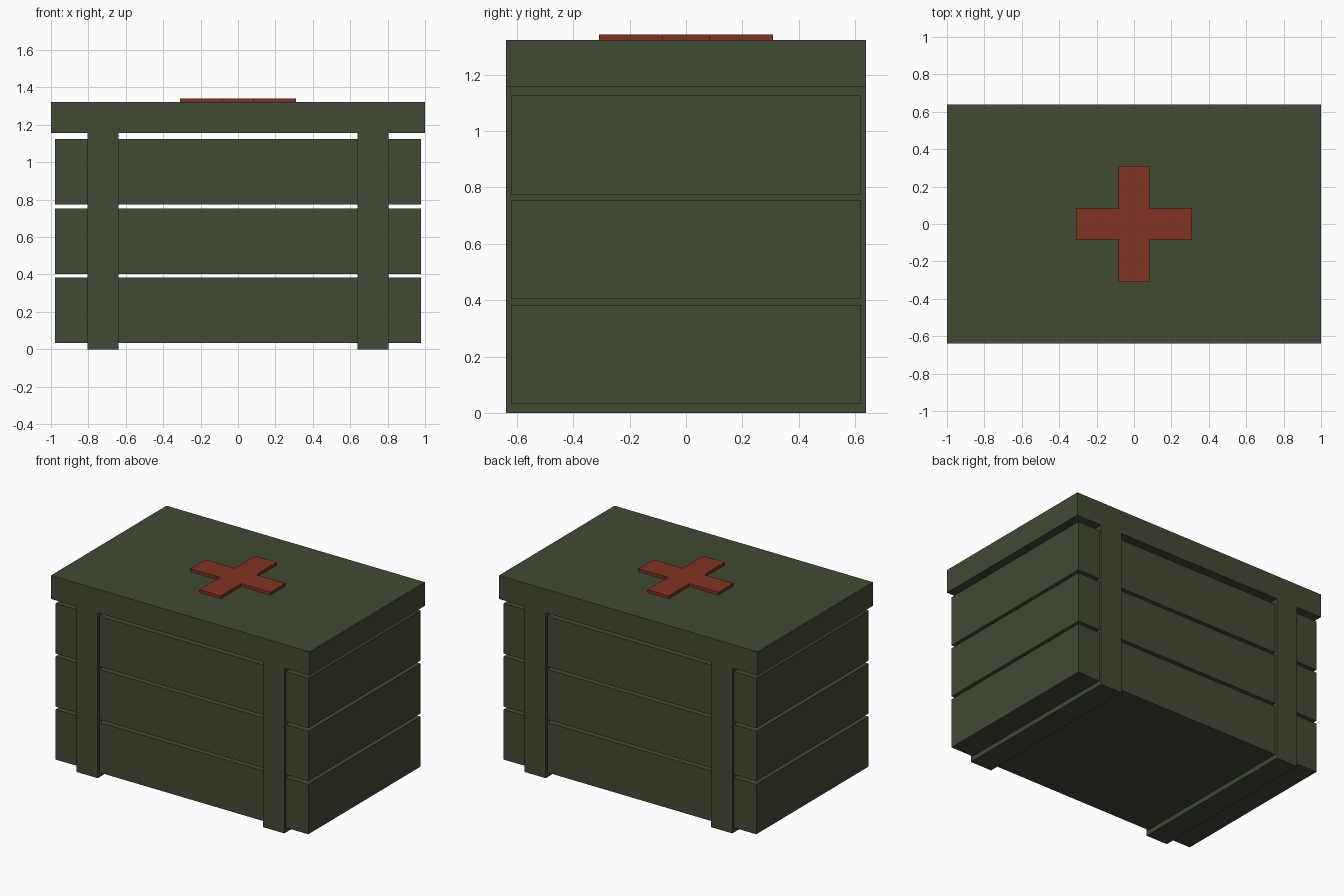
import bpy
import bmesh

cube = bpy.data.objects.get("Cube")
if cube:
    bpy.data.objects.remove(cube, do_unlink=True)


def make_material(name, rgb):
    mat = bpy.data.materials.new(name)
    mat.use_nodes = True
    mat.diffuse_color = (*rgb, 1)
    mat.node_tree.nodes["Principled BSDF"].inputs["Base Color"].default_value = (*rgb, 1)
    return mat


def add_object(name, bm, mat):
    bmesh.ops.recalc_face_normals(bm, faces=bm.faces)
    mesh = bpy.data.meshes.new(name)
    bm.to_mesh(mesh)
    bm.free()
    mesh.materials.append(mat)
    obj = bpy.data.objects.new(name, mesh)
    bpy.context.collection.objects.link(obj)
    return obj


def prism(name, outline, bottom, top, mat):
    """Extrude a plan outline from bottom to top."""
    bm = bmesh.new()
    face = bm.faces.new([bm.verts.new((x, y, bottom)) for x, y in outline])
    result = bmesh.ops.extrude_face_region(bm, geom=[face])
    verts = [v for v in result["geom"] if isinstance(v, bmesh.types.BMVert)]
    bmesh.ops.translate(bm, verts=verts, vec=(0, 0, top - bottom))
    return add_object(name, bm, mat)


def box(name, x0, x1, half_y, bottom, top, mat):
    outline = [(x0, -half_y), (x1, -half_y), (x1, half_y), (x0, half_y)]
    return prism(name, outline, bottom, top, mat)


green = make_material("olive green", (0.054, 0.068, 0.036))
red = make_material("brick red", (0.218, 0.033, 0.017))

LID_BOTTOM, LID_TOP = 1.157, 1.322

# Three plank layers with open gaps between them
for i, name in enumerate(("lower_planks", "middle_planks", "upper_planks")):
    z = 0.033 + i * 0.371
    box(name, -0.978, 0.978, 0.62, z, z + 0.35, green)

# Battens running around the body and under it
for side, name in ((-1, "right_batten"), (1, "left_batten")):
    x = side * 0.722
    box(name, x - 0.083, x + 0.083, 0.638, 0, LID_BOTTOM, green)

# Overhanging lid
box("lid", -1, 1, 0.638, LID_BOTTOM, LID_TOP, green)

# Raised cross on the lid, one arm corner set turned four times
a, b = 0.083, 0.309
arm = [(b, -a), (b, a), (a, a)]
cross = []
for turn in range(4):
    cross += arm
    arm = [(-y, x) for x, y in arm]
prism("lid_cross", cross, LID_TOP, LID_TOP + 0.02, red)
